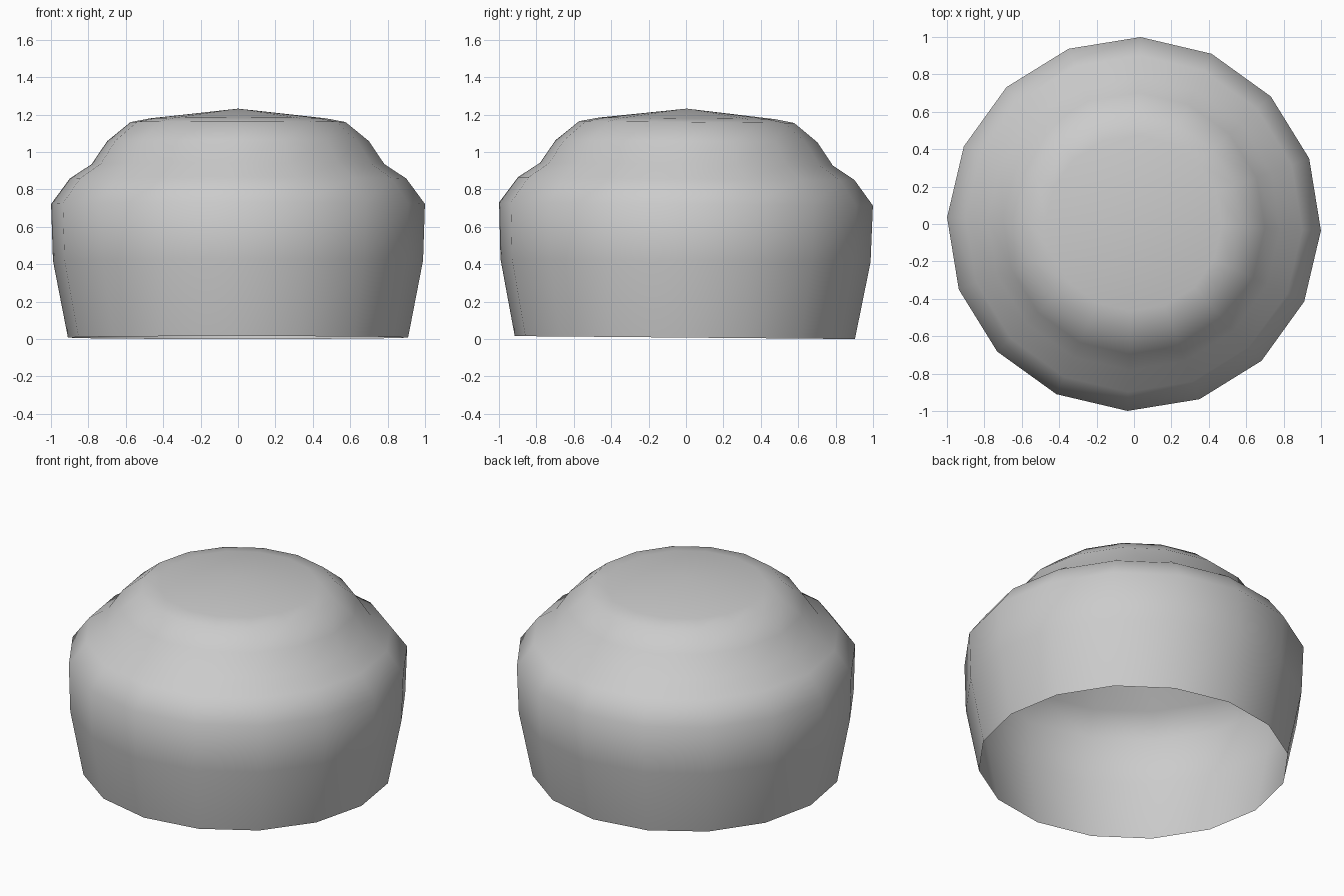
import bpy, bmesh, math
from mathutils import Matrix

if "Cube" in bpy.data.objects:
    bpy.data.objects.remove(bpy.data.objects["Cube"])

SIDES = 16
PHASE = math.radians(-2)
# outline from the open bottom rim up to the crown: (radius, height)
PROFILE = [(0.91, 0.008), (0.99, 0.42), (1.0, 0.722), (0.90, 0.858),
           (0.783, 0.935), (0.70, 1.058), (0.575, 1.16), (0.47, 1.18)]
TOP = 1.232

bm = bmesh.new()

# stacked rings of the shell
rings = []
for r, z in PROFILE:
    angles = [PHASE + 2 * math.pi * i / SIDES for i in range(SIDES)]
    rings.append([bm.verts.new((r * math.cos(a), r * math.sin(a), z)) for a in angles])

# walls and shoulder
for low, high in zip(rings, rings[1:]):
    for i in range(SIDES):
        j = (i + 1) % SIDES
        bm.faces.new((low[i], low[j], high[j], high[i]))

# shallow cone closing the crown
apex = bm.verts.new((0, 0, TOP))
for i in range(SIDES):
    bm.faces.new((rings[-1][i], rings[-1][(i + 1) % SIDES], apex))

# the whole shell leans very slightly backwards
bmesh.ops.rotate(bm, verts=bm.verts, cent=(0, 0, 0.6),
                 matrix=Matrix.Rotation(math.radians(-0.5), 3, 'X'))
cy = (min(v.co.y for v in bm.verts) + max(v.co.y for v in bm.verts)) / 2
low_z = min(v.co.z for v in bm.verts)
bmesh.ops.translate(bm, verts=bm.verts, vec=(0, -cy, -low_z))

for f in bm.faces:
    f.smooth = True
mesh = bpy.data.meshes.new("domed_cap")
bm.to_mesh(mesh)
bm.free()
cap = bpy.data.objects.new("domed_cap", mesh)
bpy.context.collection.objects.link(cap)
